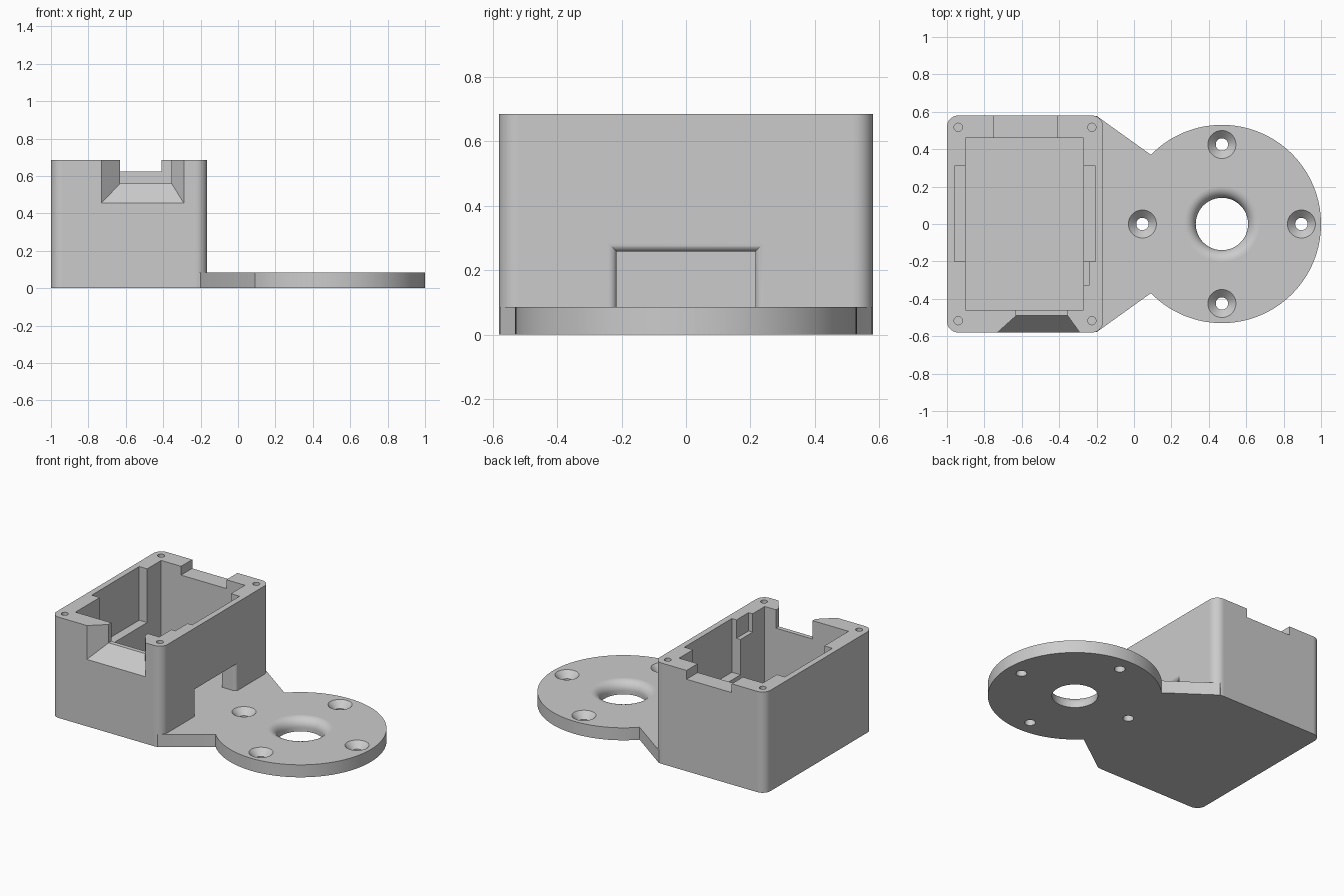
import bpy, bmesh
from math import sin, cos, pi

if "Cube" in bpy.data.objects:
    bpy.data.objects.remove(bpy.data.objects["Cube"])

gray = bpy.data.materials.new("plain gray")
gray.use_nodes = True
color = (0.6, 0.6, 0.6, 1)
gray.diffuse_color = color
gray.node_tree.nodes["Principled BSDF"].inputs["Base Color"].default_value = color

HEIGHT, PLATE = 0.685, 0.085
DISC = 0.47          # x of the disc centre


def loft(name, rings):
    """Closed solid through a series of matching rings of points."""
    bm = bmesh.new()
    loops = [[bm.verts.new(p) for p in ring] for ring in rings]
    n = len(loops[0])
    for a, b in zip(loops, loops[1:]):
        for i in range(n):
            j = (i + 1) % n
            bm.faces.new((a[i], a[j], b[j], b[i]))
    bm.faces.new(loops[0][::-1])
    bm.faces.new(loops[-1])
    bmesh.ops.recalc_face_normals(bm, faces=bm.faces)
    mesh = bpy.data.meshes.new(name)
    bm.to_mesh(mesh)
    bm.free()
    mesh.materials.append(gray)
    obj = bpy.data.objects.new(name, mesh)
    bpy.context.collection.objects.link(obj)
    return obj


def block(name, x0, x1, y0, y1, z0, z1):
    return loft(name, [[(x0, y0, z), (x1, y0, z), (x1, y1, z), (x0, y1, z)] for z in (z0, z1)])


def turned(name, x, y, profile, n=48):
    """Solid of revolution from (radius, z) pairs."""
    return loft(name, [[(x + r * cos(2 * pi * i / n), y + r * sin(2 * pi * i / n), z)
                        for i in range(n)] for r, z in profile])


def combine(target, tool, operation="DIFFERENCE"):
    mod = target.modifiers.new("combine", "BOOLEAN")
    mod.operation, mod.solver, mod.object = operation, "EXACT", tool
    bpy.context.view_layer.objects.active = target
    bpy.ops.object.modifier_apply(modifier=mod.name)
    bpy.data.objects.remove(tool)


# Housing block with rounded upright corners
R, STEPS = 0.06, 10
corners = [(-0.165 - R, 0.58 - R, 0), (-1 + R, 0.58 - R, 1),
           (-1 + R, -0.58 + R, 2), (-0.165 - R, -0.58 + R, 3)]
outline = [(cx + R * cos((q + i / STEPS) * pi / 2), cy + R * sin((q + i / STEPS) * pi / 2))
           for cx, cy, q in corners for i in range(STEPS + 1)]
body = loft("housing_with_mount", [[(x, y, z) for x, y in outline] for z in (0, HEIGHT)])

# Tapered neck and round mounting plate
neck = [(-0.5, -0.5), (-0.2, -0.578), (0.09, -0.37), (DISC, -0.2),
        (DISC, 0.2), (0.09, 0.37), (-0.2, 0.578), (-0.5, 0.5)]
combine(body, loft("neck", [[(x, y, z) for x, y in neck] for z in (0, PLATE)]), "UNION")
combine(body, turned("disc", DISC, 0, [(0.53, 0), (0.53, PLATE)], 128), "UNION")

# Main cavity, side pockets, small side notch and rear notch
combine(body, block("cavity", -0.9, -0.27, -0.46, 0.46, PLATE, 1))
combine(body, block("pockets", -0.96, -0.205, -0.2, 0.31, 0.32, 1))
combine(body, block("side_notch", -0.6, -0.24, -0.33, -0.1, 0.56, 1))
combine(body, block("rear_notch", -0.75, -0.41, 0.3, 0.8, 0.625, 1))


# Flared front notch
def front_ring(y, x0, x1, z):
    return [(x0, y, z), (x1, y, z), (x1, y, 1), (x0, y, 1)]


combine(body, loft("front_notch", [
    front_ring(-0.7, -0.73, -0.29, 0.455), front_ring(-0.58, -0.73, -0.29, 0.455),
    front_ring(-0.49, -0.63, -0.355, 0.56), front_ring(-0.4, -0.63, -0.355, 0.56)]))


# Cable passage with a rounded outer edge
def passage_ring(x, grow):
    w, top = 0.215 + grow, 0.257 + grow
    return [(x, -w, PLATE), (x, w, PLATE), (x, w, top), (x, -w, top)]


F = 0.025
angles = [i * pi / 20 for i in range(11)]
combine(body, loft("passage", [passage_ring(-0.4, 0)]
                   + [passage_ring(-0.165 - F + F * sin(a), F * (1 - cos(a))) for a in angles]
                   + [passage_ring(-0.1, F)]))

# Centre hole with a rounded rim
C = 0.06
rim = [(0.14 + C * (1 - cos(a)), PLATE - C + C * sin(a)) for a in angles]
combine(body, turned("centre_hole", DISC, 0, [(0.14, -0.1)] + rim + [(0.14 + C, 0.2)], 64))

# Four countersunk screw holes around the disc
for i in range(4):
    a = i * pi / 2
    combine(body, turned("countersink", DISC + 0.425 * cos(a), 0.425 * sin(a),
                         [(0.033, -0.1), (0.033, 0.043), (0.075, PLATE), (0.075, 0.12)]))

# Lid screw holes in the housing corners
for x in (-0.94, -0.225):
    for y in (-0.517, 0.517):
        combine(body, turned("lid_hole", x, y, [(0.022, 0.4), (0.022, 0.8)], 24))

# Smooth curved faces, keep the level and upright ones flat
body.select_set(True)
bpy.context.view_layer.objects.active = body
bpy.ops.object.shade_smooth_by_angle(angle=pi / 6)
for face in body.data.polygons:
    if max(abs(c) for c in face.normal) > 0.9995:
        face.use_smooth = False
